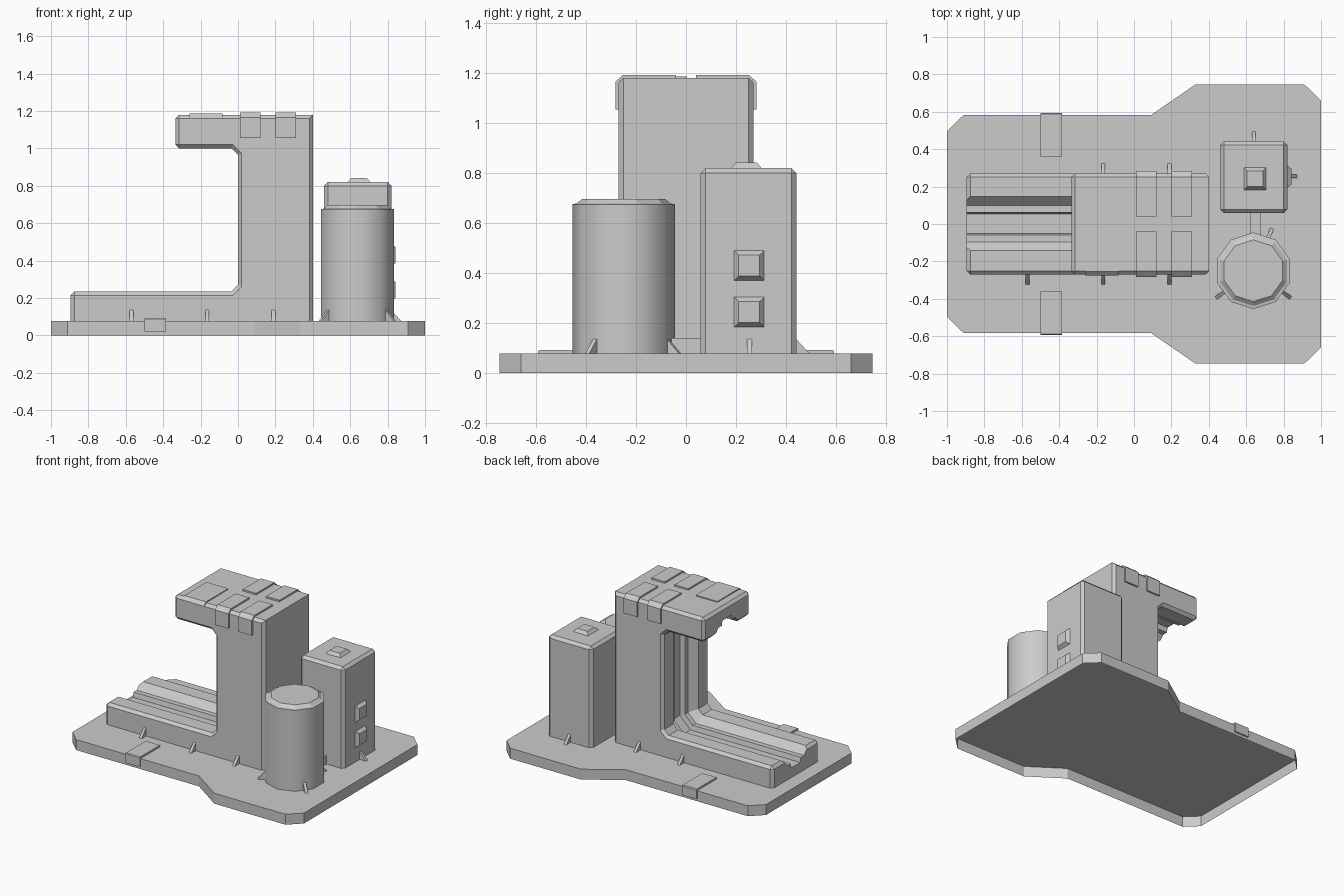
import bpy, bmesh, math
from mathutils import Matrix, Vector

if "Cube" in bpy.data.objects:
    bpy.data.objects.remove(bpy.data.objects["Cube"], do_unlink=True)

grey = bpy.data.materials.new("plain grey")
grey.use_nodes = True
grey.diffuse_color = (0.6, 0.6, 0.6, 1)
grey.node_tree.nodes["Principled BSDF"].inputs["Base Color"].default_value = (0.6, 0.6, 0.6, 1)

TOP = 0.077        # slab top
FLOOR = 0.078      # parts stand just above the slab sheet


def finish(name, bm, bevel=0, keep_sharp=None):
    """Chamfer square edges (not those on the floor) and make the object."""
    bmesh.ops.recalc_face_normals(bm, faces=bm.faces)
    if bevel:
        edges = []
        for e in bm.edges:
            mid = (e.verts[0].co + e.verts[1].co) / 2
            if (e.calc_face_angle(0) > math.radians(60) and mid.z > FLOOR + 0.001
                    and not (keep_sharp and keep_sharp(mid))):
                edges.append(e)
        bmesh.ops.bevel(bm, geom=edges, offset=bevel, segments=1, affect="EDGES")
    mesh = bpy.data.meshes.new(name)
    bm.to_mesh(mesh)
    bm.free()
    mesh.materials.append(grey)
    ob = bpy.data.objects.new(name, mesh)
    bpy.context.collection.objects.link(ob)
    return ob


def loft(name, rings, bevel=0, keep_sharp=None, open_start=False):
    """Skin matching closed rings of points and cap the ends."""
    bm = bmesh.new()
    rows = [[bm.verts.new(p) for p in ring] for ring in rings]
    n = len(rows[0])
    for a, b in zip(rows, rows[1:]):
        for i in range(n):
            bm.faces.new((a[i], a[(i + 1) % n], b[(i + 1) % n], b[i]))
    if not open_start:
        bm.faces.new(rows[0])
    bm.faces.new(rows[-1])
    return finish(name, bm, bevel, keep_sharp)


def prism(name, points, low, high, axis, **options):
    """Extrude a flat outline along one axis."""
    def place(p, d):
        return {"x": (d, *p), "y": (p[0], d, p[1]), "z": (*p, d)}[axis]
    return loft(name, [[place(p, d) for p in points] for d in (low, high)], **options)


def block(name, x, y, z, bevel=0):
    return prism(name, [(x[0], y[0]), (x[1], y[0]), (x[1], y[1]), (x[0], y[1])], *z, "z", bevel=bevel)


def gusset(name, x, y, degrees):
    """Small triangular fin leaning on a wall, pointing outward."""
    ob = prism(name, [(-0.02, FLOOR), (0.052, FLOOR), (0, 0.135), (-0.02, 0.135)], -0.01, 0.01, "y")
    ob.data.transform(Matrix.Translation((x, y, 0)) @ Matrix.Rotation(math.radians(degrees), 4, "Z"))


def raised_panel(name, centre, direction):
    """Square panel with sloping rim."""
    rings = [[(a * r, b * r, h) for a, b in ((-1, -1), (1, -1), (1, 1), (-1, 1))]
             for r, h in ((0.06, -0.01), (0.06, 0), (0.042, 0.022))]
    ob = loft(name, rings)
    turn = Vector(direction).to_track_quat("Z", "Y").to_matrix().to_4x4()
    ob.data.transform(Matrix.Translation(centre) @ turn)


# Ground slab, a hollow shell open underneath
half = [(-1, 0.497), (-0.912, 0.582), (0.09, 0.582), (0.33, 0.747), (0.91, 0.747), (1, 0.66)]
prism("ground_slab", half + [(x, -y) for x, y in reversed(half)], 0, TOP, "z", open_start=True)

# C-shaped frame
inner = [(-0.895, 0.235), (-0.035, 0.235), (0, 0.27), (0, 0.965), (-0.035, 1.0), (-0.335, 1.0)]
outer = [(-0.335, 1.18), (0.402, 1.18), (0.402, FLOOR), (-0.895, FLOOR)]
frame = prism("c_frame", inner + outer, -0.271, 0.271, "y", bevel=0.02,
              keep_sharp=lambda m: m.x > 0.4 and m.z > 1.1)

# Stepped channel running along the inside of the frame
path = [Vector(p) for p in [(-1.1, 0.235)] + inner[1:-1] + [(-0.5, 1.0)]]
normals = [Vector((d.y, -d.x)) for d in ((b - a).normalized() for a, b in zip(path, path[1:]))]
side = [(0.145, -0.02), (0.145, 0), (0.097, 0.05), (0.06, 0.05), (0.052, 0.085)]
section = side + [(-y, d) for y, d in reversed(side)]
rings = []
for i, p in enumerate(path):
    a, b = normals[max(i - 1, 0)], normals[min(i, len(normals) - 1)]
    mitre = (a + b) / (1 + a.dot(b))
    rings.append([((p + mitre * d).x, y + 0.002, (p + mitre * d).y) for y, d in section])
cutter = loft("channel_cutter", rings)
cutter.hide_render = True
cutter.hide_viewport = True
cut = frame.modifiers.new("channel", "BOOLEAN")
cut.operation, cut.object, cut.solver = "DIFFERENCE", cutter, "EXACT"

# Wrapping plates on the frame top and slab edge
strap = [(0.04, 1.17), (0.04, 1.192), (0.252, 1.192), (0.283, 1.165), (0.283, 1.055), (0.265, 1.055), (0.265, 1.17)]
clip = [(0.36, FLOOR), (0.36, 0.092), (0.587, 0.092), (0.593, 0.087), (0.593, 0.02), (0.583, 0.02), (0.583, FLOOR)]
for s, where in ((-1, "front"), (1, "back")):
    for x, spot in ((0.01, "inner"), (0.2, "outer")):
        prism(f"{where}_{spot}_strap", [(s * y, z) for y, z in strap], x, x + 0.11, "x")
    prism(f"{where}_slab_clip", [(s * y, z) for y, z in clip], -0.5, -0.385, "x")
prism("top_plate", [(0.005, 1.17), (0.005, 1.187), (-0.253, 1.187), (-0.276, 1.165), (-0.26, 1.165)],
      -0.26, -0.083, "x")

# Square tower with panels
block("square_tower", (0.46, 0.82), (0.058, 0.442), (FLOOR, 0.82), 0.02)
raised_panel("tower_top_panel", (0.647, 0.242, 0.82), (0, 0, 1))
for z, spot in ((0.43, "upper"), (0.243, "lower")):
    raised_panel(f"tower_{spot}_panel", (0.82, 0.253, z), (1, 0, 0))

# Ten-sided drum with a stepped lid, smooth round the wall only
cx, cy = 0.638, -0.25
levels = [(0.205, FLOOR), (0.205, 0.675), (0.188, 0.678), (0.165, 0.697)]
angles = [math.radians(90 + 36 * i) for i in range(10)]
drum = loft("drum", [[(cx + r * math.cos(a), cy + r * math.sin(a), z) for a in angles] for r, z in levels])
for face in drum.data.polygons:
    face.use_smooth = abs(face.normal.z) < 0.1
block("link_pipe", (0.62, 0.68), (-0.08, 0.08), (FLOOR, 0.14))

# Triangular fins
for x in (-0.57, -0.165, 0.19):
    gusset("frame_front_fin", x, -0.271, -90)
for x in (-0.165, 0.19):
    gusset("frame_back_fin", x, 0.271, 90)
gusset("tower_back_fin", 0.64, 0.442, 90)
gusset("tower_side_fin", 0.82, 0.255, 0)
for deg in (66, 216, 324):
    a = math.radians(deg)
    gusset("drum_fin", cx + 0.195 * math.cos(a), cy + 0.195 * math.sin(a), deg)
